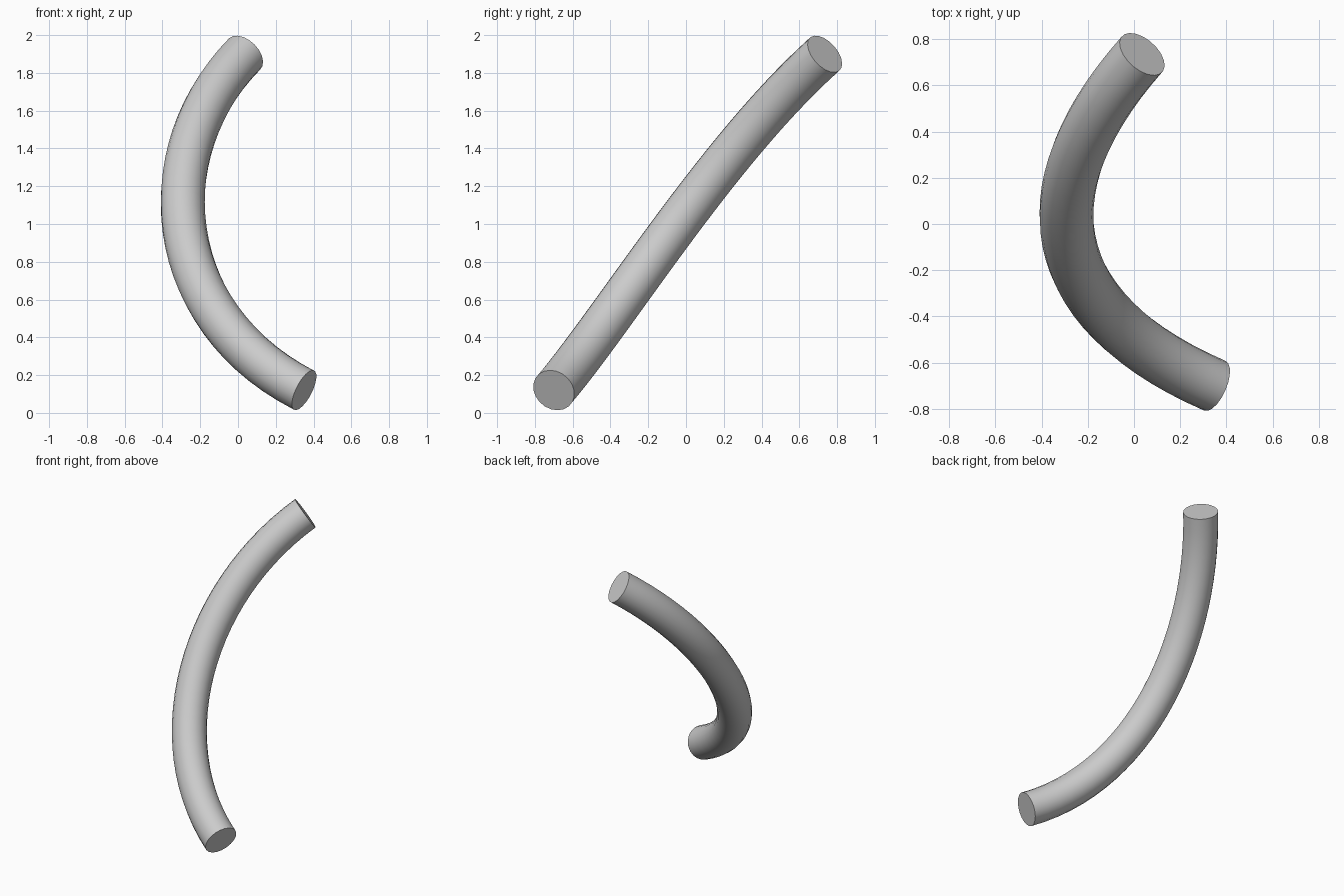
import bpy

if "Cube" in bpy.data.objects:
    bpy.data.objects.remove(bpy.data.objects["Cube"])

# Centre line of the bent tube: one cubic bezier span
START, START_HANDLE = (0.35, -0.70, 0.12), (-0.41, -0.37, 0.51)
END_HANDLE, END = (-0.47, 0.165, 1.39), (0.035, 0.735, 1.90)
RADIUS = 0.117

curve = bpy.data.curves.new("curved_tube", "CURVE")
curve.dimensions = "3D"
curve.resolution_u = 28
curve.bevel_depth = RADIUS
curve.bevel_resolution = 8
curve.use_fill_caps = True

spline = curve.splines.new("BEZIER")
spline.bezier_points.add(1)
a, b = spline.bezier_points
for p in (a, b):
    p.handle_left_type = p.handle_right_type = "FREE"
a.co, a.handle_left, a.handle_right = START, START, START_HANDLE
b.co, b.handle_left, b.handle_right = END, END_HANDLE, END

# Turn the swept curve into a mesh with crisp flat ends
tube = bpy.data.objects.new("curved_tube", curve)
bpy.context.collection.objects.link(tube)
bpy.context.view_layer.objects.active = tube
tube.select_set(True)
bpy.ops.object.convert(target="MESH")
tube = bpy.context.object

# Weld the caps to the wall
weld = tube.modifiers.new("weld", "WELD")
weld.merge_threshold = 0.0005
bpy.ops.object.modifier_apply(modifier="weld")
bpy.ops.object.shade_smooth_by_angle()
